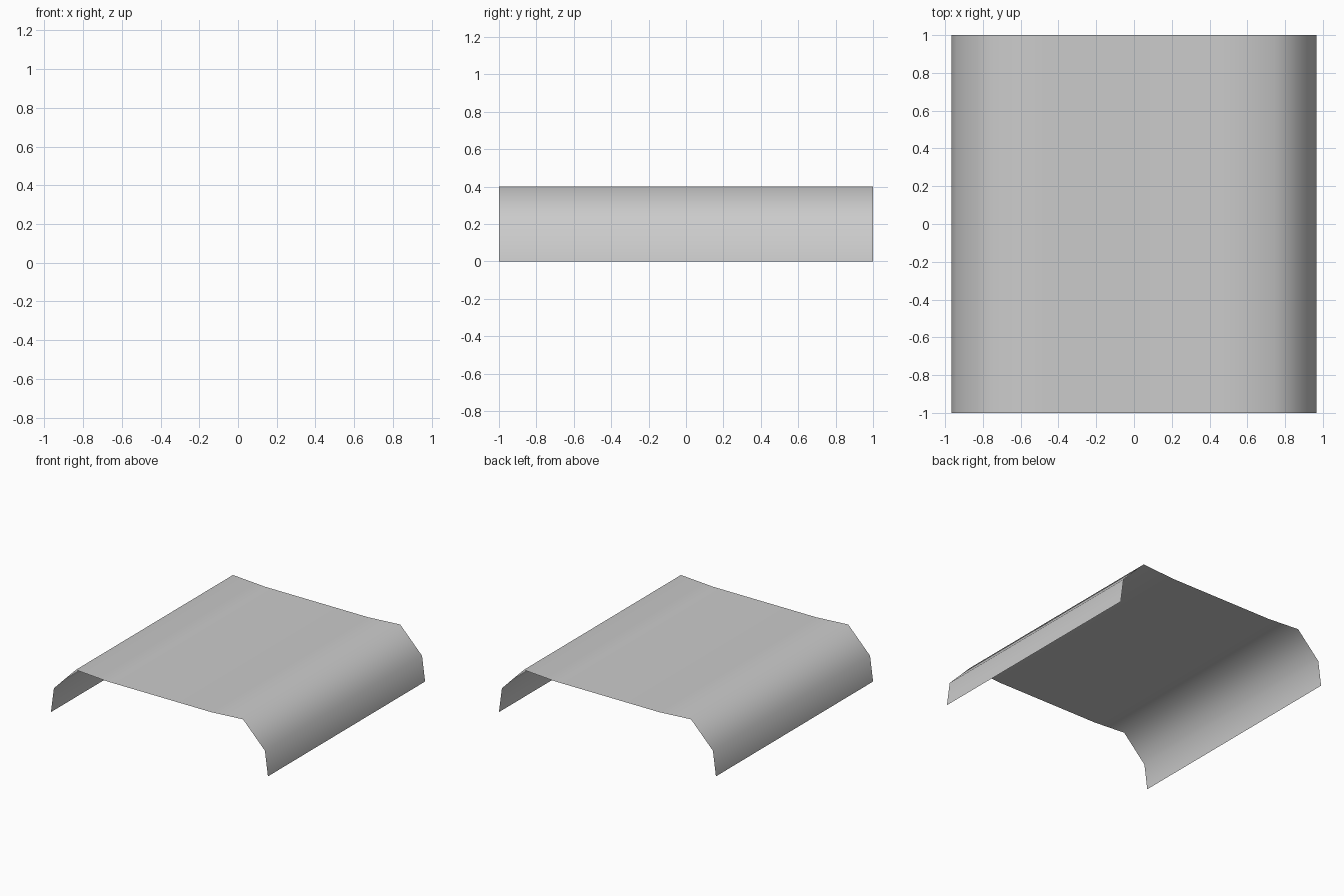
import bpy
import bmesh

if "Cube" in bpy.data.objects:
    bpy.data.objects.remove(bpy.data.objects["Cube"])

# Half cross-section of the open sheet (x, z), from the centre side down to the rim
half = [(0.46, 0.382), (0.745, 0.40), (0.94, 0.20), (0.967, 0.0)]
profile = [(-x, z) for x, z in reversed(half)] + half

# Bent cover: the profile swept along y, open at both ends and underneath
bm = bmesh.new()
front = [bm.verts.new((x, -1, z)) for x, z in profile]
back = [bm.verts.new((x, 1, z)) for x, z in profile]
for i in range(len(profile) - 1):
    face = bm.faces.new((front[i], front[i + 1], back[i + 1], back[i]))
    face.smooth = True

mesh = bpy.data.meshes.new("curved_cover")
bm.to_mesh(mesh)
bm.free()
cover = bpy.data.objects.new("curved_cover", mesh)
bpy.context.collection.objects.link(cover)
